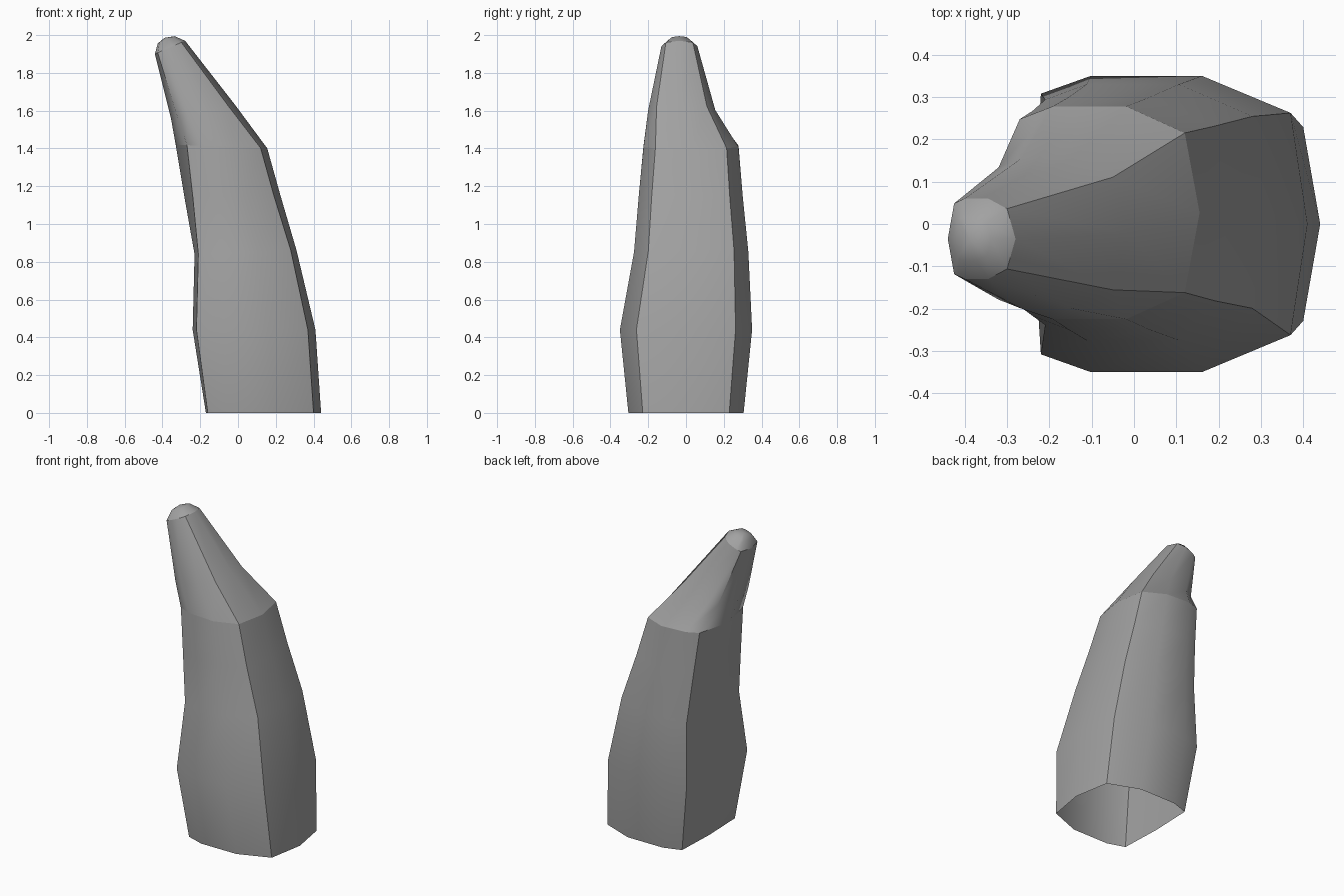
import bpy, bmesh, math
from mathutils import Vector

cube = bpy.data.objects.get("Cube")
if cube:
    bpy.data.objects.remove(cube, do_unlink=True)

stone = bpy.data.materials.new("stone grey")
stone.use_nodes = True
grey = (0.36, 0.36, 0.36, 1)
stone.diffuse_color = grey
stone.node_tree.nodes["Principled BSDF"].inputs["Base Color"].default_value = grey

# Rings: left z, right z, left mid x, left corner x, right corner x, right mid x, front y, back y
RINGS = [
    (0.00, 0.00, -0.17, -0.16, 0.40, 0.44, -0.305, 0.305),
    (0.44, 0.44, -0.24, -0.22, 0.37, 0.41, -0.35, 0.35),
    (0.84, 0.86, -0.23, -0.21, 0.28, 0.31, -0.275, 0.33),
    (1.15, 1.15, -0.285, -0.24, 0.19, 0.225, -0.25, 0.30),
    (1.42, 1.40, -0.33, -0.27, 0.12, 0.155, -0.225, 0.278),
    (1.56, 1.63, -0.355, -0.32, -0.05, -0.015, -0.20, 0.155),
    (1.90, 1.97, -0.44, -0.425, -0.30, -0.28, -0.13, 0.06),
]
CREASE = 4      # ring where the slope breaks


def ring_points(z0, z1, lm, lc, rc, rm, front, back):
    """Bulging four-sided section: four corners, with softer points between."""
    mid, half = (front + back) / 2, (back - front) / 2
    xa, xb = lc + 0.2 * (rc - lc), lc + 0.645 * (rc - lc)
    side = [(lc, 0.88), (xa, 1), (xb, 1), (rc, 0.75)]
    flat = [(x, mid - half * f) for x, f in side] + [(rm, mid)]
    flat += [(x, mid + half * f) for x, f in reversed(side)] + [(lm, mid)]
    return [Vector((x, y, z0 + (z1 - z0) * (x - lm) / (rm - lm))) for x, y in flat]


bm = bmesh.new()
loops = [[bm.verts.new(p) for p in ring_points(*r)] for r in RINGS]

# Rounded tip: a smaller lifted ring and an apex
rim = [v.co for v in loops[-1]]
centre = sum(rim, Vector()) / len(rim)
normal = Vector((-0.4, 0, 0.92))
loops.append([bm.verts.new(centre + (p - centre) * 0.55 + normal * 0.045) for p in rim])
apex = bm.verts.new(centre + normal * 0.058)

# Walls between the rings; the foot stays open
for low, high in zip(loops, loops[1:]):
    for i in range(len(low)):
        j = (i + 1) % len(low)
        bm.faces.new((low[i], low[j], high[j], high[i]))
top = loops[-1]
for i in range(len(top)):
    bm.faces.new((top[i], top[(i + 1) % len(top)], apex))

# Smooth panels with sharp corners, slope break and tip rim
for f in bm.faces:
    f.smooth = True
for e in bm.edges:
    if len(e.link_faces) == 2 and e.calc_face_angle() > math.radians(32):
        e.smooth = False
for k in (CREASE, len(RINGS) - 1):
    members = set(loops[k])
    for e in bm.edges:
        if members.issuperset(e.verts):
            e.smooth = False
for loop in loops[:len(RINGS)]:
    for i in (0, 3, 5, 8):
        for e in loop[i].link_edges:
            if abs(e.verts[0].co.z - e.verts[1].co.z) > 0.2:
                e.smooth = False

mesh = bpy.data.meshes.new("curved_spire")
bm.to_mesh(mesh)
bm.free()
mesh.materials.append(stone)
spire = bpy.data.objects.new("curved_spire", mesh)
bpy.context.collection.objects.link(spire)
